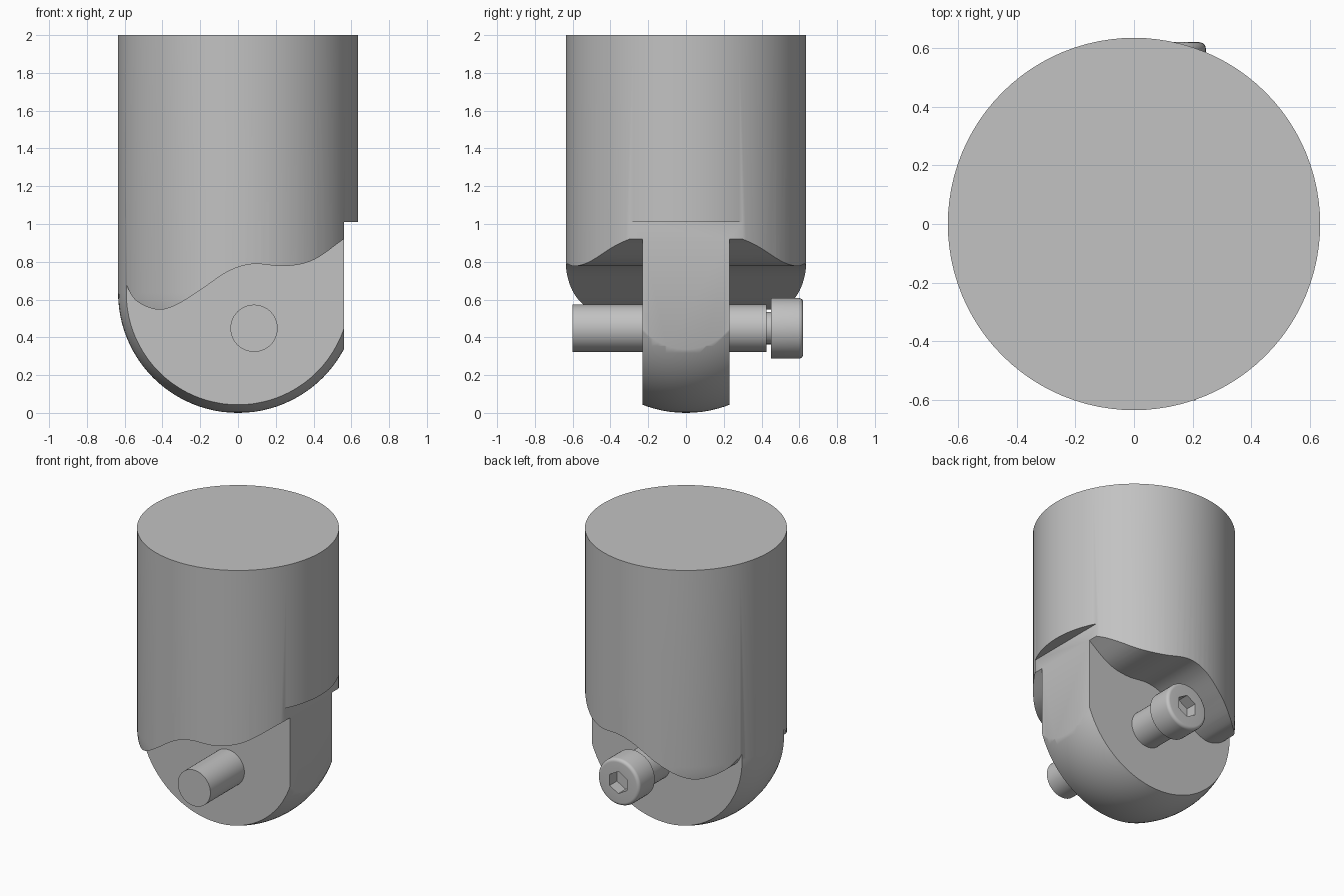
import bpy, bmesh
from math import sin, cos, pi, radians
from mathutils import Matrix, Vector

cube = bpy.data.objects.get("Cube")
if cube:
    bpy.data.objects.remove(cube, do_unlink=True)

grey = bpy.data.materials.new("satin grey")
grey.use_nodes = True
tone = (0.54, 0.54, 0.54, 1)
grey.diffuse_color = tone
grey.node_tree.nodes["Principled BSDF"].inputs["Base Color"].default_value = tone

R = 0.635          # shaft and dome radius
TONGUE = 0.23      # half thickness of the tongue
PIN_X, PIN_Z = 0.085, 0.448


def make_object(name, bm):
    bmesh.ops.recalc_face_normals(bm, faces=bm.faces)
    mesh = bpy.data.meshes.new(name)
    bm.to_mesh(mesh)
    bm.free()
    mesh.materials.append(grey)
    obj = bpy.data.objects.new(name, mesh)
    bpy.context.collection.objects.link(obj)
    return obj


def lathe(name, profile, steps, matrix=Matrix()):
    """Revolve (radius, height) points around z, ends on the axis."""
    bm = bmesh.new()
    verts = [bm.verts.new((r, 0, z)) for r, z in profile]
    edges = [bm.edges.new(pair) for pair in zip(verts, verts[1:])]
    bmesh.ops.spin(bm, geom=verts + edges, cent=(0, 0, 0), axis=(0, 0, 1),
                   angle=2 * pi, steps=steps, use_duplicate=False)
    bmesh.ops.remove_doubles(bm, verts=bm.verts, dist=0.0001)
    bmesh.ops.transform(bm, matrix=matrix, verts=bm.verts)
    return make_object(name, bm)


def prism(name, outline, y0, y1):
    """Extrude an (x, z) outline along y."""
    bm = bmesh.new()
    face = bm.faces.new([bm.verts.new((x, y0, z)) for x, z in outline])
    moved = bmesh.ops.extrude_face_region(bm, geom=[face])["geom"]
    bmesh.ops.translate(bm, vec=(0, y1 - y0, 0),
                        verts=[v for v in moved if isinstance(v, bmesh.types.BMVert)])
    return make_object(name, bm)


def select(obj):
    bpy.ops.object.select_all(action='DESELECT')
    obj.select_set(True)
    bpy.context.view_layer.objects.active = obj


def cut(obj, cutter):
    cutter.hide_render = True
    mod = obj.modifiers.new("cut", 'BOOLEAN')
    mod.operation = 'DIFFERENCE'
    mod.solver = 'EXACT'
    mod.object = cutter
    select(obj)
    bpy.ops.object.modifier_apply(modifier=mod.name)
    bpy.data.objects.remove(cutter, do_unlink=True)


def smooth(obj):
    select(obj)
    bpy.ops.object.shade_smooth_by_angle(angle=radians(30))


def spline(keys, n=8):
    """Smooth curve through the key points."""
    k = [Vector(p) for p in keys]
    k = [2 * k[0] - k[1]] + k + [2 * k[-1] - k[-2]]
    out = []
    for a, b, c, d in zip(k, k[1:], k[2:], k[3:]):
        for i in range(n):
            t = i / n
            out.append(b + (c - a) * t / 2 + (2 * a - 5 * b + 4 * c - d) * t**2 / 2
                       + (3 * b - a - 3 * c + d) * t**3 / 2)
    return [tuple(p) for p in out] + [tuple(keys[-1])]


# Shaft with a domed lower end
dome = [(R * sin(i * pi / 48), R - R * cos(i * pi / 48)) for i in range(25)]
dome[0] = (0, 0)
body = lathe("domed_shaft", dome + [(R, 2), (0, 2)], 96)

# Wavy pockets on both sides leave a central tongue
wave = spline([(-0.62, 0.79), (-0.595, 0.69), (-0.54, 0.595), (-0.43, 0.547),
               (-0.33, 0.57), (-0.2, 0.65), (-0.05, 0.75), (0.08, 0.788),
               (0.25, 0.777), (0.4, 0.81), (0.56, 0.92)])
outline = wave + [(0.8, 0.92), (0.8, -0.2), (-0.8, -0.2), (-0.8, 0.79)]
for side in (-1, 1):
    cut(body, prism("pocket_cutter", outline, side * TONGUE, side * 0.9))

# Flat on the model's left side
flat = [(0.56, -0.2), (0.9, -0.2), (0.9, 1.01), (0.56, 1.01)]
cut(body, prism("flat_cutter", flat, -0.9, 0.9))
smooth(body)

# Cross pin, neck and rounded screw head, all along y
along_y = Matrix.Translation((PIN_X, 0, PIN_Z)) @ Matrix.Rotation(-pi / 2, 4, 'X')
pin = lathe("cross_pin", [(0, -0.602), (0.125, -0.602), (0.125, 0.425),
                          (0.085, 0.425), (0.085, 0.46), (0, 0.46)], 48, along_y)
smooth(pin)

rim = [(0.138 + 0.022 * cos(a), 0.598 + 0.022 * sin(a))
       for a in (i * pi / 12 for i in range(7))]
head = lathe("screw_head", [(0, 0.45), (0.16, 0.45)] + rim + [(0, 0.62)], 48, along_y)

# Hexagonal socket in the head
hexagon = [(PIN_X + 0.077 * sin(i * pi / 3), PIN_Z + 0.077 * cos(i * pi / 3))
           for i in range(6)]
cut(head, prism("socket_cutter", hexagon, 0.54, 0.7))
smooth(head)
